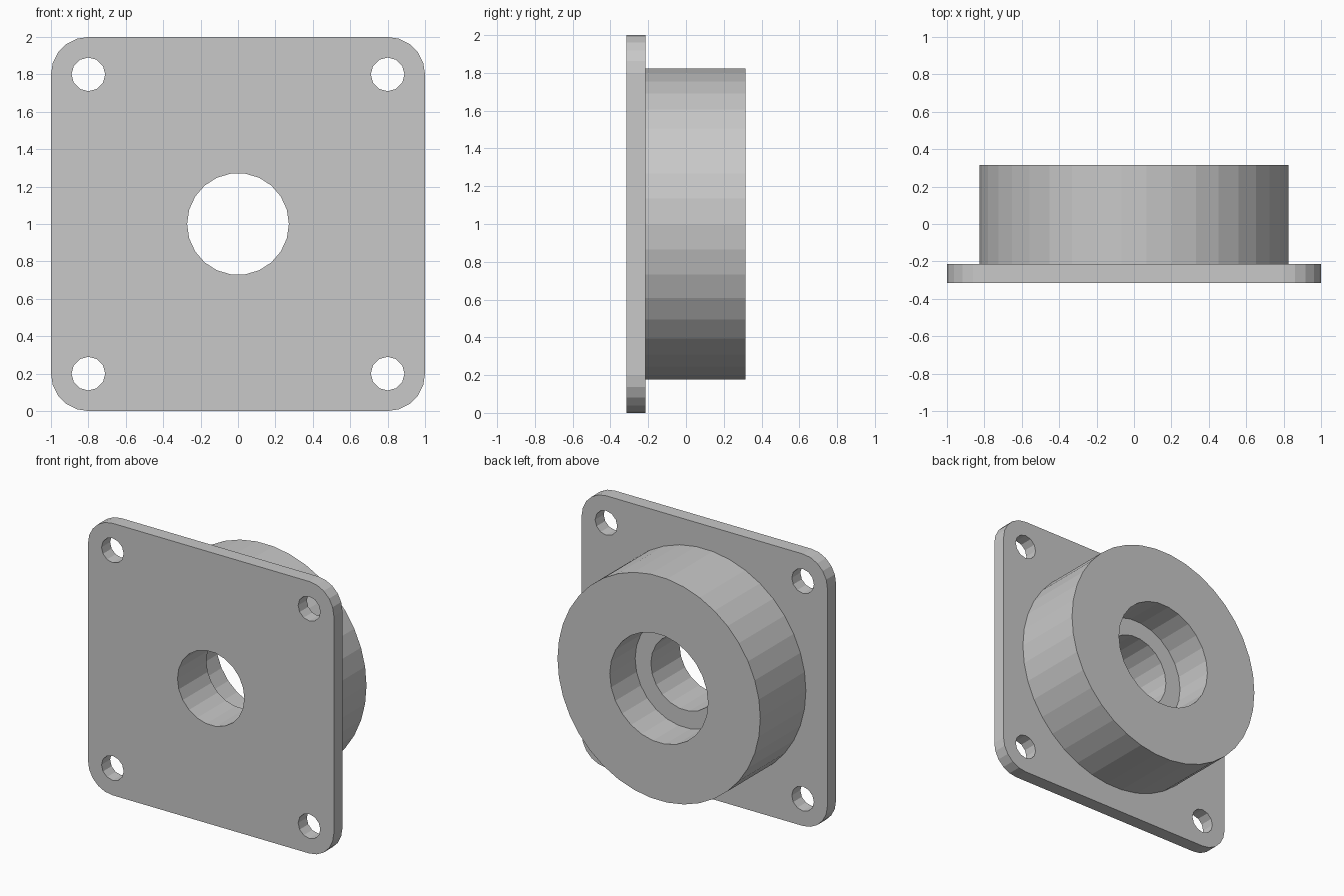
import bpy
import bmesh
from math import cos, sin, pi

default = bpy.data.objects.get("Cube")
if default:
    bpy.data.objects.remove(default, do_unlink=True)

# Depths along y
FRONT, PLATE_BACK, STEP, BACK = -0.315, -0.215, 0.02, 0.315
MID = 1.0  # height of the centre axis

grey = bpy.data.materials.new("plain grey")
grey.use_nodes = True
colour = (0.58, 0.58, 0.58, 1)
grey.diffuse_color = colour
grey.node_tree.nodes["Principled BSDF"].inputs["Base Color"].default_value = colour


def circle(x, z, radius, sides):
    return [(x + radius * cos(2 * pi * i / sides), z + radius * sin(2 * pi * i / sides))
            for i in range(sides)]


def rounded_square(half, radius, steps):
    points = []
    c = half - radius
    for k, (sx, sz) in enumerate([(1, 1), (-1, 1), (-1, -1), (1, -1)]):
        for i in range(steps + 1):
            a = pi / 2 * (k + i / steps)
            points.append((sx * c + radius * cos(a), MID + sz * c + radius * sin(a)))
    return points


def prism(name, outline, y0, y1):
    """Extrude an outline in the xz plane from y0 to y1."""
    bm = bmesh.new()
    face = bm.faces.new([bm.verts.new((x, y0, z)) for x, z in outline])
    new = bmesh.ops.extrude_face_region(bm, geom=[face])["geom"]
    bmesh.ops.translate(bm, vec=(0, y1 - y0, 0),
                        verts=[g for g in new if isinstance(g, bmesh.types.BMVert)])
    bmesh.ops.recalc_face_normals(bm, faces=bm.faces)
    mesh = bpy.data.meshes.new(name)
    bm.to_mesh(mesh)
    bm.free()
    mesh.materials.append(grey)
    obj = bpy.data.objects.new(name, mesh)
    bpy.context.collection.objects.link(obj)
    return obj


def combine(target, other, operation):
    """Apply a boolean and discard the helper solid."""
    mod = target.modifiers.new(operation.lower(), "BOOLEAN")
    mod.operation, mod.object, mod.solver = operation, other, "EXACT"
    bpy.context.view_layer.objects.active = target
    bpy.ops.object.modifier_apply(modifier=mod.name)
    bpy.data.objects.remove(other, do_unlink=True)


# Rounded mounting plate with the round boss behind it
flange = prism("flange_housing", rounded_square(1.0, 0.2, 5), FRONT, PLATE_BACK)
boss = prism("boss", circle(0, MID, 0.825, 38), PLATE_BACK - 0.05, BACK)
combine(flange, boss, "UNION")

# Stepped centre bore
combine(flange, prism("bore", circle(0, MID, 0.272, 22), FRONT - 0.1, BACK + 0.1), "DIFFERENCE")
combine(flange, prism("counterbore", circle(0, MID, 0.4, 26), STEP, BACK + 0.1), "DIFFERENCE")

# Corner bolt holes
for sx in (-1, 1):
    for sz in (-1, 1):
        hole = prism("bolt_hole", circle(sx * 0.8, MID + sz * 0.8, 0.09, 12),
                     FRONT - 0.1, PLATE_BACK + 0.1)
        combine(flange, hole, "DIFFERENCE")
